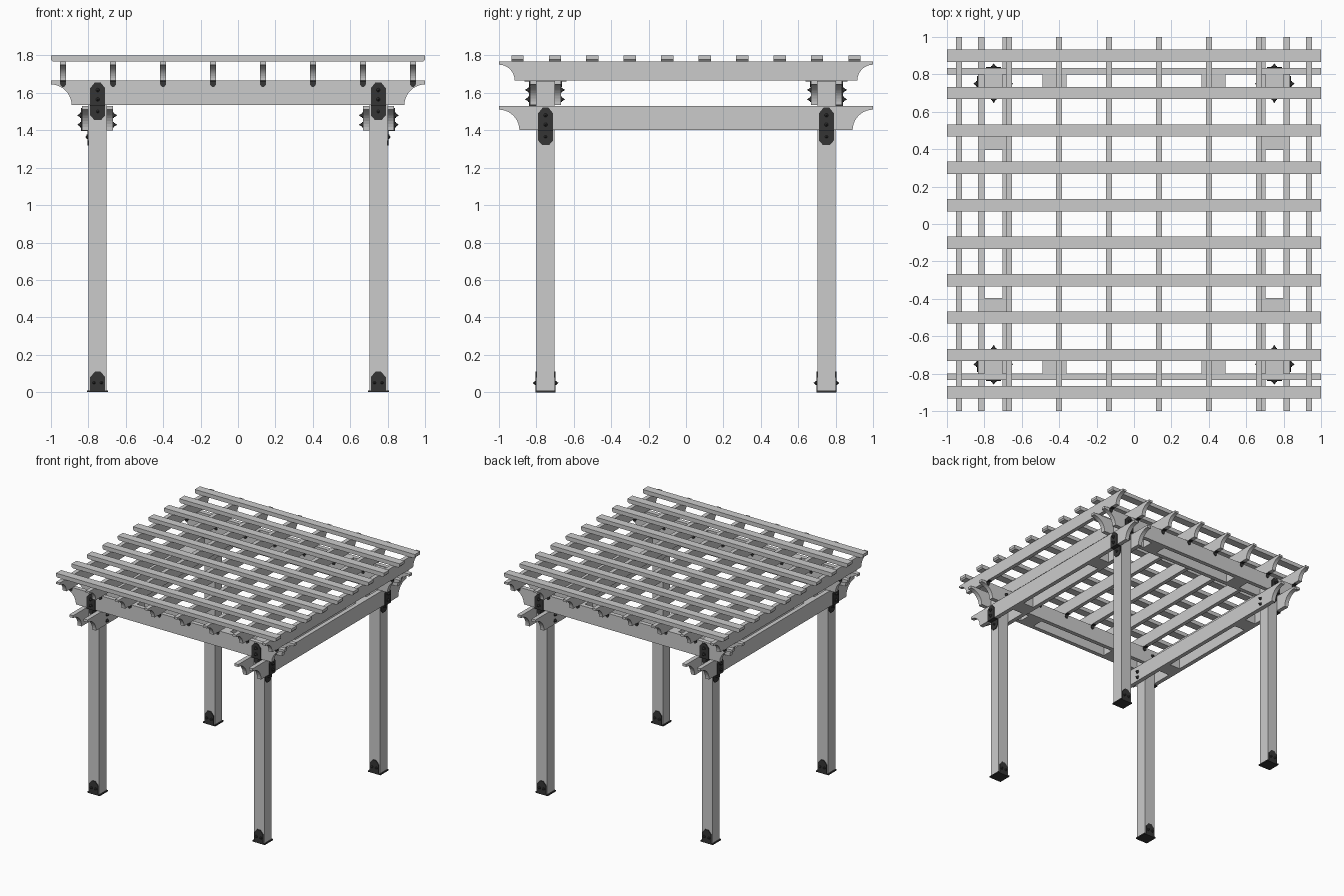
import bpy, bmesh, math
from mathutils import Vector

if "Cube" in bpy.data.objects:
    bpy.data.objects.remove(bpy.data.objects["Cube"])

dark = bpy.data.materials.new("dark_iron")
dark.diffuse_color = (0.035, 0.035, 0.035, 1)
dark.use_nodes = True
dark.node_tree.nodes["Principled BSDF"].inputs["Base Color"].default_value = dark.diffuse_color


def finish(name, bm, mat=None):
    bmesh.ops.recalc_face_normals(bm, faces=bm.faces)
    me = bpy.data.meshes.new(name)
    bm.to_mesh(me)
    bm.free()
    ob = bpy.data.objects.new(name, me)
    bpy.context.collection.objects.link(ob)
    if mat:
        me.materials.append(mat)
    return ob


def prism(name, pts, axis, a, b, mat=None):
    """Extrude a (horizontal, z) outline along axis from a to b."""
    bm = bmesh.new()
    place = (lambda u, v, t: (t, u, v)) if axis == 'x' else (lambda u, v, t: (u, t, v))
    rings = [[bm.verts.new(place(u, v, t)) for u, v in pts] for t in (a, b)]
    n = len(pts)
    bm.faces.new(rings[0])
    bm.faces.new(rings[1][::-1])
    for i in range(n):
        j = (i + 1) % n
        bm.faces.new((rings[0][i], rings[0][j], rings[1][j], rings[1][i]))
    return finish(name, bm, mat)


def box(name, x0, x1, y0, y1, z0, z1, mat=None):
    return prism(name, [(x0, z0), (x1, z0), (x1, z1), (x0, z1)], 'y', y0, y1, mat)


def tail_profile(z0, z1, r):
    """Beam outline with concave quarter-round cuts under both ends."""
    arc = [(-1 + r * math.sin(t), z0 + r * math.cos(t))
           for t in [i * math.pi / 20 for i in range(11)]]
    left = [(-1, z1)] + arc
    return left + [(-u, v) for u, v in reversed(left)]


def bolt(name, pos, d, r=0.014, h=0.016):
    """Washer and pointed head facing direction d."""
    bm = bmesh.new()
    rot = Vector(d).to_track_quat('Z', 'Y').to_matrix().to_4x4()
    for r1, r2, z, depth in ((r, r, 0.002, 0.006), (r * 0.75, 0.001, 0.004 + h / 2, h)):
        g = bmesh.ops.create_cone(bm, cap_ends=True, segments=12, radius1=r1, radius2=r2, depth=depth)
        bmesh.ops.translate(bm, verts=g['verts'], vec=(0, 0, z))
    bm.transform(rot)
    bmesh.ops.translate(bm, verts=bm.verts, vec=pos)
    return finish(name, bm, dark)


def on_face(axis, along, out, z):
    return (out, along, z) if axis == 'x' else (along, out, z)


P, H, T = 0.75, 0.048, 0.035          # post centre, post half width, beam thickness
OUT, INN = P + H + T, P - H - T       # outer and inner beam faces
LEVEL = {'x': 1.40, 'y': 1.535}       # beam underside, keyed by the axis its face points along

# double beams in both directions, with spacer blocks between them
for ax, z0 in LEVEL.items():
    prof = tail_profile(z0, z0 + 0.13, 0.11)
    for s in (-1, 1):
        prism("outer_beam", prof, ax, s * (P + H), s * OUT)
        prism("inner_beam", prof, ax, s * (P - H), s * INN)
        for c in (-0.425, 0.425) if ax == 'y' else (-0.46, 0.46):
            prism("beam_spacer", [(c - 0.065, z0), (c + 0.065, z0), (c + 0.065, z0 + 0.13),
                                  (c - 0.065, z0 + 0.13)], ax, s * (P - H), s * (P + H))

# posts with their hardware
for sx in (-1, 1):
    for sy in (-1, 1):
        cx, cy = sx * P, sy * P
        box("post", cx - H, cx + H, cy - H, cy + H, 0.008, 1.66)
        box("base_plate", cx - 0.056, cx + 0.056, cy - 0.054, cy + 0.054, 0, 0.01, dark)
        # foot brackets on the front and back of each post
        foot = [(cx - 0.04, 0), (cx + 0.04, 0), (cx + 0.04, 0.08), (cx + 0.015, 0.11),
                (cx - 0.015, 0.11), (cx - 0.04, 0.08)]
        for d in (-1, 1):
            f = cy + d * H
            prism("foot_bracket", foot, 'y', f, f + d * 0.006, dark)
            for k in (-0.02, 0.02):
                bolt("foot_bolt", (cx + k, f + d * 0.006, 0.05), (0, d, 0), 0.011, 0.01)
        # beam brackets: upper half on the beam, lower half on the post
        for ax, z in LEVEL.items():
            c, s = (cy, sx) if ax == 'x' else (cx, sy)
            d = (s, 0, 0) if ax == 'x' else (0, s, 0)
            inward = tuple(-v for v in d)
            up = [(c - 0.04, z), (c + 0.04, z), (c + 0.04, z + 0.09), (c + 0.016, z + 0.12),
                  (c - 0.016, z + 0.12), (c - 0.04, z + 0.09)]
            low = [(c - 0.04, z), (c - 0.04, z - 0.055), (c - 0.018, z - 0.08),
                   (c + 0.018, z - 0.08), (c + 0.04, z - 0.055), (c + 0.04, z)]
            prism("beam_bracket", up, ax, s * OUT, s * (OUT + 0.006), dark)
            prism("post_bracket", low, ax, s * (P + H), s * (P + H + 0.006), dark)
            prism("bracket_step", [(c - 0.04, z - 0.005), (c + 0.04, z - 0.005), (c + 0.04, z),
                                   (c - 0.04, z)], ax, s * (P + H), s * (OUT + 0.006), dark)
            bolt("post_bolt", on_face(ax, c, s * (P + H + 0.006), z - 0.035), d, 0.012, 0.008)
            for dz in (0.03, 0.08):
                bolt("outer_bolt", on_face(ax, c, s * (OUT + 0.006), z + dz), d)
                bolt("inner_bolt", on_face(ax, c, s * INN, z + dz), inward)

# rafters with small ties where they sit on the beams
rafter = tail_profile(1.665, 1.767, 0.085)
for i in range(8):
    x = -0.935 + i * 1.87 / 7
    prism("rafter", rafter, 'x', x - 0.0165, x + 0.0165)
    tie = [(x - 0.016, 1.665), (x - 0.016, 1.645), (x - 0.006, 1.632),
           (x + 0.006, 1.632), (x + 0.016, 1.645), (x + 0.016, 1.665)]
    for s in (-1, 1):
        for f, d in ((OUT, 1), (INN, -1)):
            prism("rafter_tie", tie, 'y', s * f, s * (f + d * 0.005), dark)
            box("rafter_tie_leg", x - 0.016, x + 0.016, s * f, s * (f + d * 0.03), 1.661, 1.665, dark)

# roof slats with clipped lower ends
slat = [(-1, 1.80), (-1, 1.778), (-0.99, 1.767), (0.99, 1.767), (1, 1.778), (1, 1.80)]
for i in range(10):
    y = -0.9 + 0.2 * i
    prism("roof_slat", slat, 'y', y - 0.033, y + 0.033)
